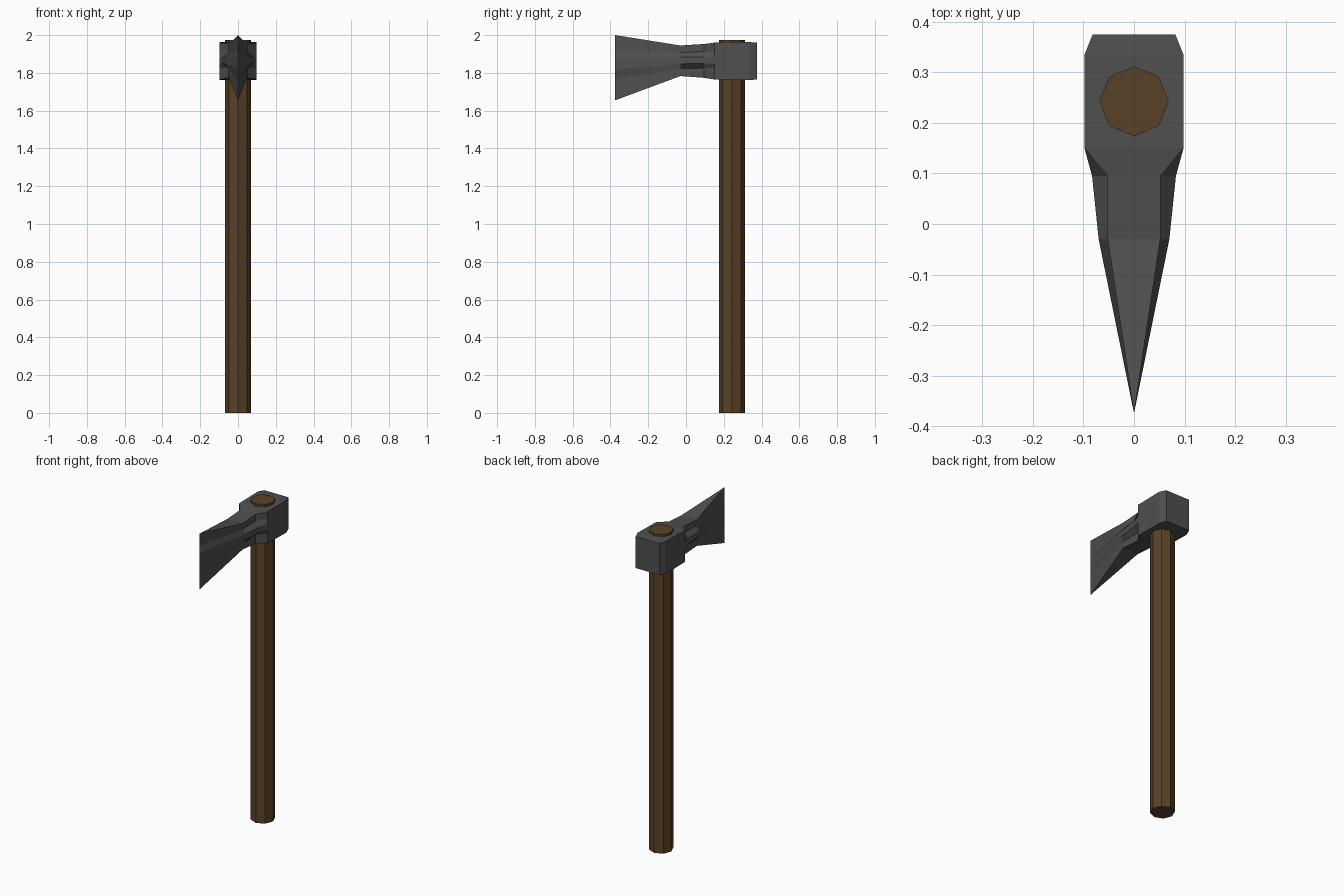
import bpy, bmesh
from math import pi

if "Cube" in bpy.data.objects:
    bpy.data.objects.remove(bpy.data.objects["Cube"])


def material(name, rgb):
    m = bpy.data.materials.new(name)
    m.diffuse_color = (*rgb, 1)
    m.use_nodes = True
    m.node_tree.nodes["Principled BSDF"].inputs["Base Color"].default_value = m.diffuse_color
    return m


def add_object(name, bm, mat):
    bmesh.ops.recalc_face_normals(bm, faces=bm.faces)
    me = bpy.data.meshes.new(name)
    bm.to_mesh(me)
    bm.free()
    me.materials.append(mat)
    ob = bpy.data.objects.new(name, me)
    bpy.context.collection.objects.link(ob)
    return ob


wood = material("wood", (0.10, 0.055, 0.02))
iron = material("iron", (0.08, 0.08, 0.08))

# Handle: eight-sided shaft running through the head
bpy.ops.mesh.primitive_cylinder_add(vertices=8, radius=0.069, depth=1.975,
                                    location=(0, 0.243, 1.975 / 2))
handle = bpy.context.object
handle.name = "handle"
handle.data.materials.append(wood)

# Head: half sections (outer width, flank width, six heights) lofted from poll to edge
sections = [
    (0.375, 0.082, 0.082, (1.960, 1.915, 1.885, 1.850, 1.825, 1.765)),
    (0.335, 0.098, 0.098, (1.963, 1.915, 1.885, 1.850, 1.825, 1.762)),
    (0.150, 0.098, 0.098, (1.960, 1.915, 1.885, 1.850, 1.825, 1.765)),
    (0.095, 0.083, 0.052, (1.953, 1.913, 1.885, 1.850, 1.825, 1.774)),
    (-0.030, 0.070, 0.052, (1.945, 1.908, 1.883, 1.848, 1.823, 1.783)),
    (-0.375, 0.0, 0.0, (2.0, 1.925, 1.880, 1.815, 1.765, 1.655)),
]
bm = bmesh.new()
rings = []
for y, ridge, flank, zs in sections:
    half = [(ridge if i in (2, 3) else flank, z) for i, z in enumerate(zs)]
    outline = half + [(-x, z) for x, z in reversed(half)]
    rings.append([bm.verts.new((x, y, z)) for x, z in outline])
for a, b in zip(rings, rings[1:]):
    n = len(a)
    for i in range(n):
        j = (i + 1) % n
        bm.faces.new((a[i], a[j], b[j], b[i]))
bm.faces.new(rings[0])
# Close the cutting edge
bmesh.ops.remove_doubles(bm, verts=bm.verts, dist=0.0005)
add_object("axe_head", bm, iron)
